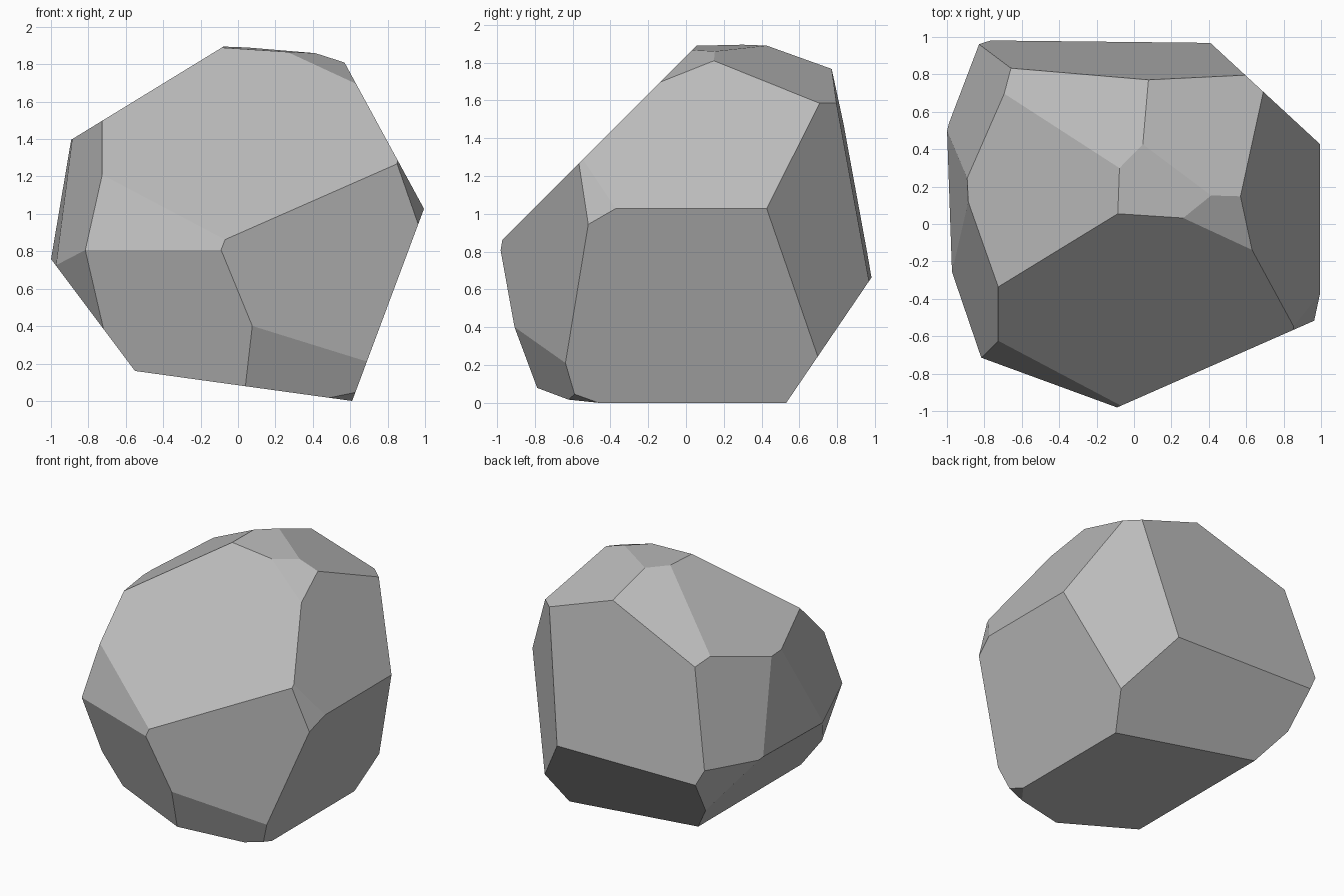
import bpy
import bmesh
from mathutils import Vector

# Remove the default cube
default_cube = bpy.data.objects.get("Cube")
if default_cube:
    bpy.data.objects.remove(default_cube, do_unlink=True)


def make_material(name, colour):
    material = bpy.data.materials.new(name)
    material.use_nodes = True
    material.diffuse_color = colour
    shader = next(n for n in material.node_tree.nodes if n.type == "BSDF_PRINCIPLED")
    shader.inputs["Base Color"].default_value = colour
    return material


def chisel(bm, direction, distance):
    """Slice away everything where direction . point > distance, then cap the cut."""
    normal = Vector(direction)
    point = normal * (distance / normal.length_squared)
    geometry = bm.verts[:] + bm.edges[:] + bm.faces[:]
    cut = bmesh.ops.bisect_plane(bm, geom=geometry, dist=1e-5, plane_co=point,
                                 plane_no=normal, clear_outer=True)
    rim = [e for e in cut["geom_cut"] if isinstance(e, bmesh.types.BMEdge)]
    if rim:
        bmesh.ops.holes_fill(bm, edges=rim, sides=0)


# Chisel cuts: outward direction and distance of each flat facet
crown_cuts = [
    ((.064, -.025, 1), 1.883),    # nearly flat summit
    ((0, -1, 1), 1.835),          # large front slope
    ((-.612, 0, 1), 1.943),       # left slope
    ((-.36, .39, 1), 2.04),       # back left slope
    ((.33, .33, 1), 2.047),       # back right slope
    ((.31, -.33, 1), 1.938),      # small front right chip
    ((1.84, 0, 1), 2.858),        # right slope
]
side_cuts = [
    ((1, 0, -.374), .61),         # large right side
    ((1, -.38, .29), 1.434),      # right corner chip
    ((.44, -1, 0), .941),         # front right side
    ((-.26, -.71, .218), .896),   # front left side
    ((-1, -.29, .29), 1.258),     # left front side
    ((-1, -.042, .152), 1.094),   # left side
    ((-1, .355, .31), 1.412),     # left back side
    ((.014, 1, .18), 1.09),       # back side
    ((.923, 1, 0), 1.345),        # back right side
]
underside_cuts = [
    ((-.138, 0, -1), -.085),      # resting face
    ((-.26, -.71, -.235), .53),   # front left undercut
    ((.313, -1, -.409), .767),    # front right undercut
    ((.28, -.32, -1), .318),      # small bottom chip
    ((-1, -.4, -.33), .836),      # left front undercut
    ((-.6, 0, -.45), .258),       # left undercut
    ((-1, .42, -.45), .88),       # left back undercut
    ((0, 1, -.68), .53),          # back undercut
]

# Carve the rock out of a solid block
bm = bmesh.new()
bmesh.ops.create_cube(bm, size=4)
for direction, distance in crown_cuts + side_cuts + underside_cuts:
    chisel(bm, direction, distance)
bmesh.ops.recalc_face_normals(bm, faces=bm.faces[:])

# Rest the lowest corner on the ground
lowest = min(v.co.z for v in bm.verts)
bmesh.ops.translate(bm, verts=bm.verts[:], vec=(0, 0, -lowest))

mesh = bpy.data.meshes.new("rock")
bm.to_mesh(mesh)
bm.free()
mesh.materials.append(make_material("stone grey", (.5, .5, .5, 1)))
rock = bpy.data.objects.new("rock", mesh)
bpy.context.collection.objects.link(rock)
